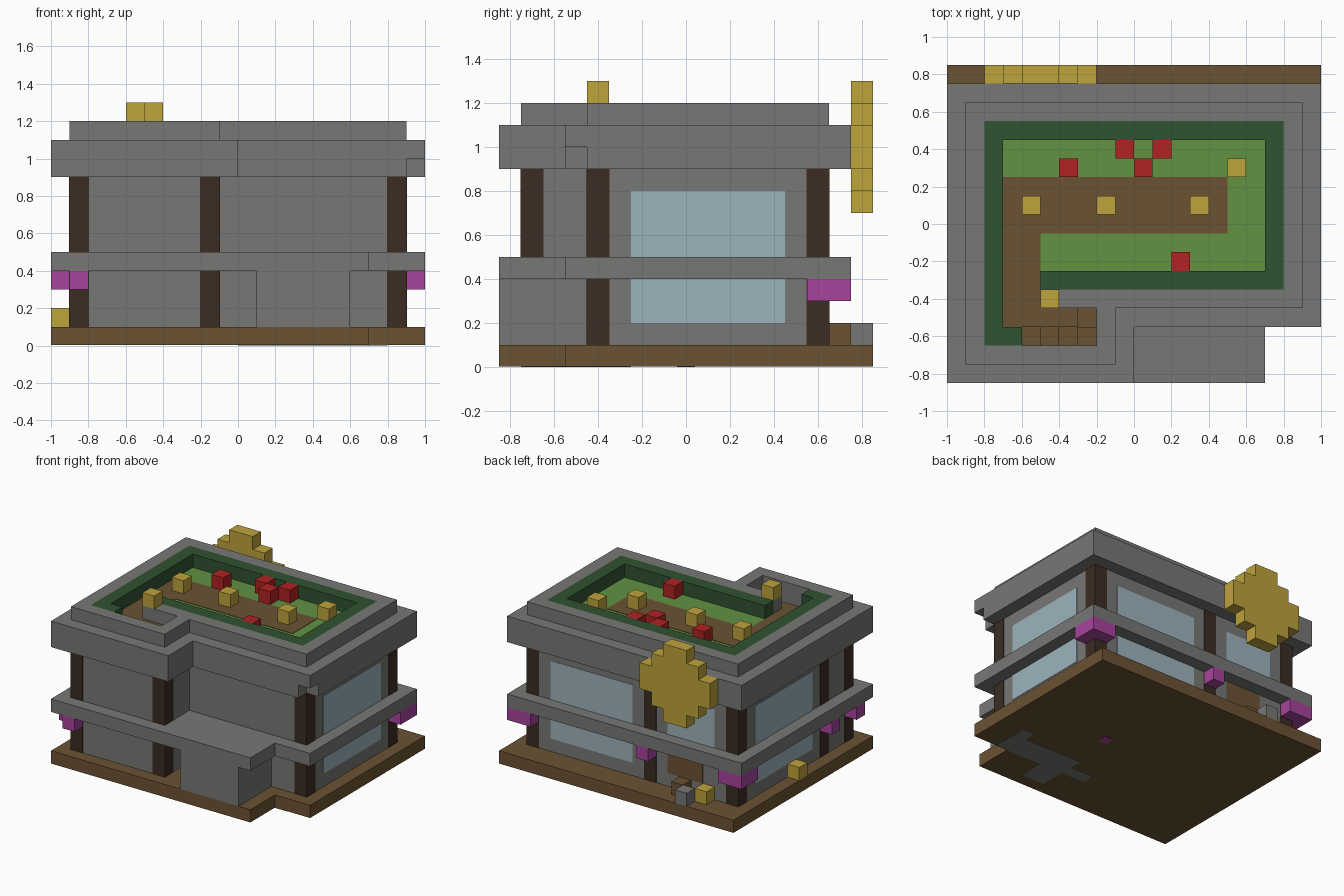
import bpy, bmesh

if "Cube" in bpy.data.objects:
    bpy.data.objects.remove(bpy.data.objects["Cube"])


def material(name, rgb):
    lin = [((c / 255 + 0.055) / 1.055) ** 2.4 for c in rgb] + [1]
    m = bpy.data.materials.new(name)
    m.use_nodes = True
    m.diffuse_color = lin
    m.node_tree.nodes["Principled BSDF"].inputs["Base Color"].default_value = lin
    return m


STONE = material("grey stone", (119, 119, 117))
EARTH = material("brown earth", (107, 82, 51))
TIMBER = material("dark timber", (60, 44, 35))
GLASS = material("pale glass", (157, 180, 188))
LAWN = material("lawn green", (98, 146, 66))
HEDGE = material("hedge green", (48, 82, 49))
GOLD = material("gold", (190, 163, 60))
RED = material("red", (178, 34, 36))
PURPLE = material("purple", (167, 68, 158))


def finish(name, bm, mat):
    bmesh.ops.remove_doubles(bm, verts=bm.verts, dist=0.0001)
    bmesh.ops.recalc_face_normals(bm, faces=bm.faces)
    me = bpy.data.meshes.new(name)
    bm.to_mesh(me)
    bm.free()
    me.materials.append(mat)
    ob = bpy.data.objects.new(name, me)
    bpy.context.collection.objects.link(ob)
    return ob


def prism(name, outline, z0, z1, mat):
    """Solid slab from a plan outline."""
    bm = bmesh.new()
    low = [bm.verts.new((x, y, z0)) for x, y in outline]
    top = [bm.verts.new((x, y, z1)) for x, y in outline]
    bm.faces.new(low)
    bm.faces.new(top)
    for i in range(len(low)):
        j = (i + 1) % len(low)
        bm.faces.new((low[i], low[j], top[j], top[i]))
    return finish(name, bm, mat)


def ring(name, outer, inner, z0, z1, mat):
    """Hollow slab between two matching plan outlines."""
    bm = bmesh.new()
    loops = [[bm.verts.new((x, y, z)) for x, y in pts]
             for pts, z in ((outer, z0), (outer, z1), (inner, z1), (inner, z0))]
    n = len(outer)
    for k in range(4):
        a, b = loops[k], loops[(k + 1) % 4]
        for i in range(n):
            j = (i + 1) % n
            bm.faces.new((a[i], a[j], b[j], b[i]))
    return finish(name, bm, mat)


def box(name, x0, x1, y0, y1, z0, z1, mat):
    return prism(name, [(x0, y0), (x1, y0), (x1, y1), (x0, y1)], z0, z1, mat)


def cube(name, x, y, z0, mat):
    h = 0.05
    return box(name, x - h, x + h, y - h, y + h, z0, z0 + 2 * h, mat)


def stepped(x0, x1, y0, y1, xc, yc):
    """Rectangle whose front right corner is cut away at (xc, yc)."""
    return [(x0, y0), (xc, y0), (xc, yc), (x1, yc), (x1, y1), (x0, y1)]


# Ground slab and patches on its underside
prism("base", stepped(-1, 1, -.85, .85, .7, -.55), .002, .1, EARTH)
for x0, x1, y0, y1 in ((.7, .8, -.55, -.25), (.4, .7, -.55, -.35),
                       (.2, .4, -.75, -.35), (0, .2, -.55, -.45)):
    box("underside_stone", x0, x1, y0, y1, 0, .008, STONE)
box("underside_purple", .22, .3, -.04, .04, 0, .008, PURPLE)

# Hollow walls, ledges and parapet
inner = stepped(-.8, .8, -.65, .55, -.2, -.35)
body = stepped(-.9, .9, -.75, .65, -.1, -.45)
eave = stepped(-1, 1, -.85, .75, 0, -.55)
ring("walls", body, inner, .1, .9, STONE)
prism("middle_ledge", stepped(-1, 1, -.85, .75, .7, -.55), .4, .5, STONE)
notched = eave[:3] + [(.9, -.55), (.9, -.45), (1, -.45)] + eave[4:]
ring("eave_lower", notched, inner[:3] + [inner[3]] * 3 + inner[4:], .9, 1, STONE)
ring("eave_upper", eave, inner, 1, 1.1, STONE)
ring("parapet", body, inner, 1.1, 1.2, STONE)
box("front_porch", .1, .6, -.85, -.45, .1, .4, STONE)

# Timber posts, standing slightly proud of the walls
e = .003
for x, y in ((-.85, -.7), (-.15, -.7), (.85, -.4), (-.85, -.4),
             (-.85, .6), (-.15, .6), (.85, .6)):
    h = .05 + e
    box("post", x - h, x + h, y - h, y + h, .1, .9, TIMBER)

# Windows
for s in (-1, 1):
    xa, xb = sorted((s * .895, s * (.9 + e)))
    box("side_window", xa, xb, -.25, .45, .2, .8, GLASS)
box("back_window_wide", 0, .7, .645, .65 + e, .2, .8, GLASS)
box("back_window_narrow", -.7, -.3, .645, .65 + e, .5, .8, GLASS)

# Back doorway and step
box("back_door", -.6, -.3, .645, .65 + e, .2, .4, EARTH)
cube("back_step", -.45, .7, .1, EARTH)
cube("back_stone", -.55, .8, .1, STONE)

# Roof garden
box("lawn", -.7, .7, -.25, .45, 1, 1.097, LAWN)
prism("garden_path", [(-.7, -.55), (-.3, -.55), (-.3, -.45), (-.5, -.45),
                      (-.5, -.05), (.5, -.05), (.5, .25), (-.7, .25)], 1, 1.1, EARTH)
for x0, x1, y0, y1 in ((-.8, -.7, -.65, .45), (-.7, -.6, -.65, -.55),
                       (-.8, .8, .45, .55), (.7, .8, -.35, .45),
                       (-.5, .7, -.35, -.25)):
    box("hedge", x0, x1, y0, y1, 1, 1.2, HEDGE)
box("stair_kerb", -.5, -.2, -.45, -.35, 1, 1.2, STONE)

# Steps going down into the building
for i in range(4):
    cube("stair_step", -.55 + .1 * i, -.6, .9 - .1 * i, EARTH)
cube("stair_landing", -.25, -.5, .5, EARTH)

# Lamps and flowers
for x, y in ((-.55, .1), (-.15, .1), (.35, .1), (.55, .3)):
    cube("path_lamp", x, y, 1.1, GOLD)
cube("kerb_lamp", -.45, -.4, 1.2, GOLD)
for x, y in ((-.95, 0), (-.65, .7)):
    cube("ground_lamp", x, y, .1, GOLD)
for x, y in ((-.35, .3), (-.05, .4), (.05, .3), (.15, .4), (.25, -.2)):
    cube("red_flower", x, y, 1.1, RED)
for x, y in ((.95, .6), (.95, .7), (.85, .7), (-.15, .7), (-.85, .7), (-.95, .7),
             (-.95, .6), (-.95, -.4), (-.95, -.7), (-.85, -.8)):
    cube("purple_bloom", x, y, .3, PURPLE)

# Round gold sign on the back, stepped like a pixel disc
half, disc = (.1, .2, .3), []
for w in half:
    disc += [(w, .4 - w), (w, .5 - w)] if w < .3 else [(w, .1)]
right = [(.1, .3), (.1, .2), (.2, .2), (.2, .1), (.3, .1)]
right += [(x, -z) for x, z in reversed(right)]
outline = right + [(-x, z) for x, z in reversed(right)]
sign = prism("back_sign", outline, -.05, .05, GOLD)
sign.rotation_euler.x = 1.5707963
sign.location = (-.5, .8, 1)
